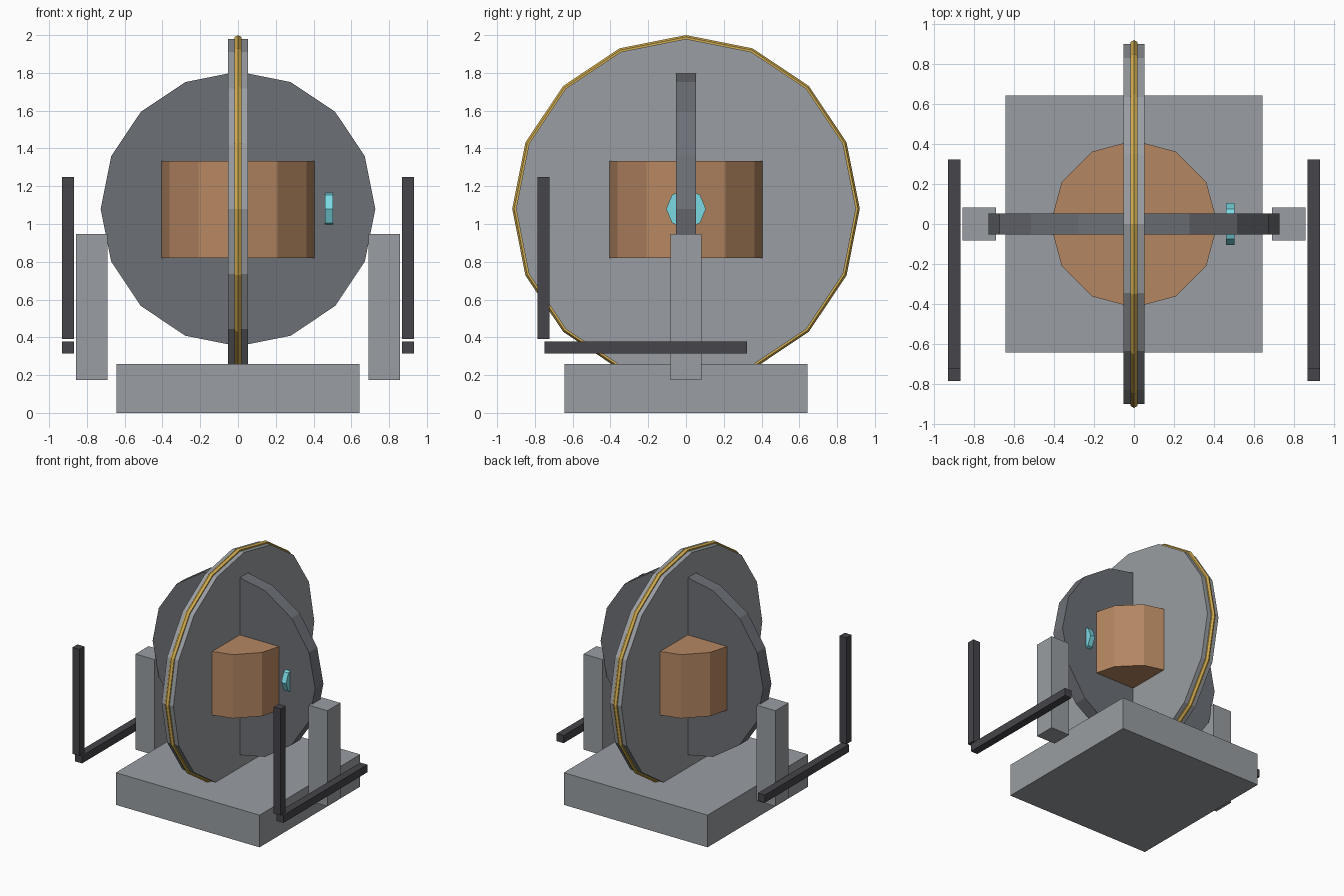
import bpy
from math import pi

if "Cube" in bpy.data.objects:
    bpy.data.objects.remove(bpy.data.objects["Cube"])


def material(name, color):
    m = bpy.data.materials.new(name)
    m.diffuse_color = (*color, 1)
    m.use_nodes = True
    m.node_tree.nodes["Principled BSDF"].inputs["Base Color"].default_value = m.diffuse_color
    return m


LIGHT = material("light_metal", (0.32, 0.34, 0.36))
DARK = material("dark_metal", (0.15, 0.16, 0.18))
BLACK = material("black_metal", (0.06, 0.06, 0.07))
COPPER = material("copper", (0.46, 0.24, 0.12))
GOLD = material("gold", (0.65, 0.42, 0.08))
CYAN = material("cyan_glow", (0.20, 0.70, 0.78))
HUB_Z = 1.08


def finish(name, mat):
    ob = bpy.context.object
    ob.name = name
    ob.data.materials.append(mat)
    return ob


def box(name, x, y, z, mat):
    """Box from (min, max) ranges."""
    bpy.ops.mesh.primitive_cube_add(
        size=1, location=[(a + b) / 2 for a, b in (x, y, z)])
    ob = finish(name, mat)
    ob.scale = [b - a for a, b in (x, y, z)]
    return ob


def disc(name, sides, radius, depth, loc, rot, mat):
    bpy.ops.mesh.primitive_cylinder_add(
        vertices=sides, radius=radius, depth=depth, location=loc, rotation=rot)
    return finish(name, mat)


# Base slab
box("base", (-0.643, 0.643), (-0.643, 0.643), (0, 0.26), LIGHT)

# Crossed wheels, the larger one with a gold rim
disc("large_wheel", 16, 0.9, 0.105, (0, 0, HUB_Z), (0, pi / 2, 0), LIGHT)
disc("cross_wheel", 16, 0.727, 0.105, (0, 0, HUB_Z), (pi / 2, 0, 0), DARK)
bpy.ops.mesh.primitive_torus_add(
    major_segments=16, minor_segments=6, major_radius=0.9, minor_radius=0.02,
    location=(0, 0, HUB_Z), rotation=(0, pi / 2, 0))
finish("gold_rim", GOLD)

# Copper core and the small cyan lens on its right
disc("core", 12, 0.418, 0.515, (0, 0, 1.077), (0, 0, 0), COPPER)
disc("lens", 8, 0.105, 0.042, (0.482, 0, HUB_Z), (0, pi / 2, 0), CYAN)

# Side posts and L-shaped handles, mirrored left and right
for s, side in ((-1, "left"), (1, "right")):
    post_x = sorted((s * 0.69, s * 0.858))
    bar_x = sorted((s * 0.869, s * 0.931))
    box(f"{side}_post", post_x, (-0.083, 0.083), (0.175, 0.948), LIGHT)
    box(f"{side}_runner", bar_x, (-0.75, 0.322), (0.315, 0.377), BLACK)
    box(f"{side}_upright", bar_x, (-0.785, -0.722), (0.39, 1.25), BLACK)
